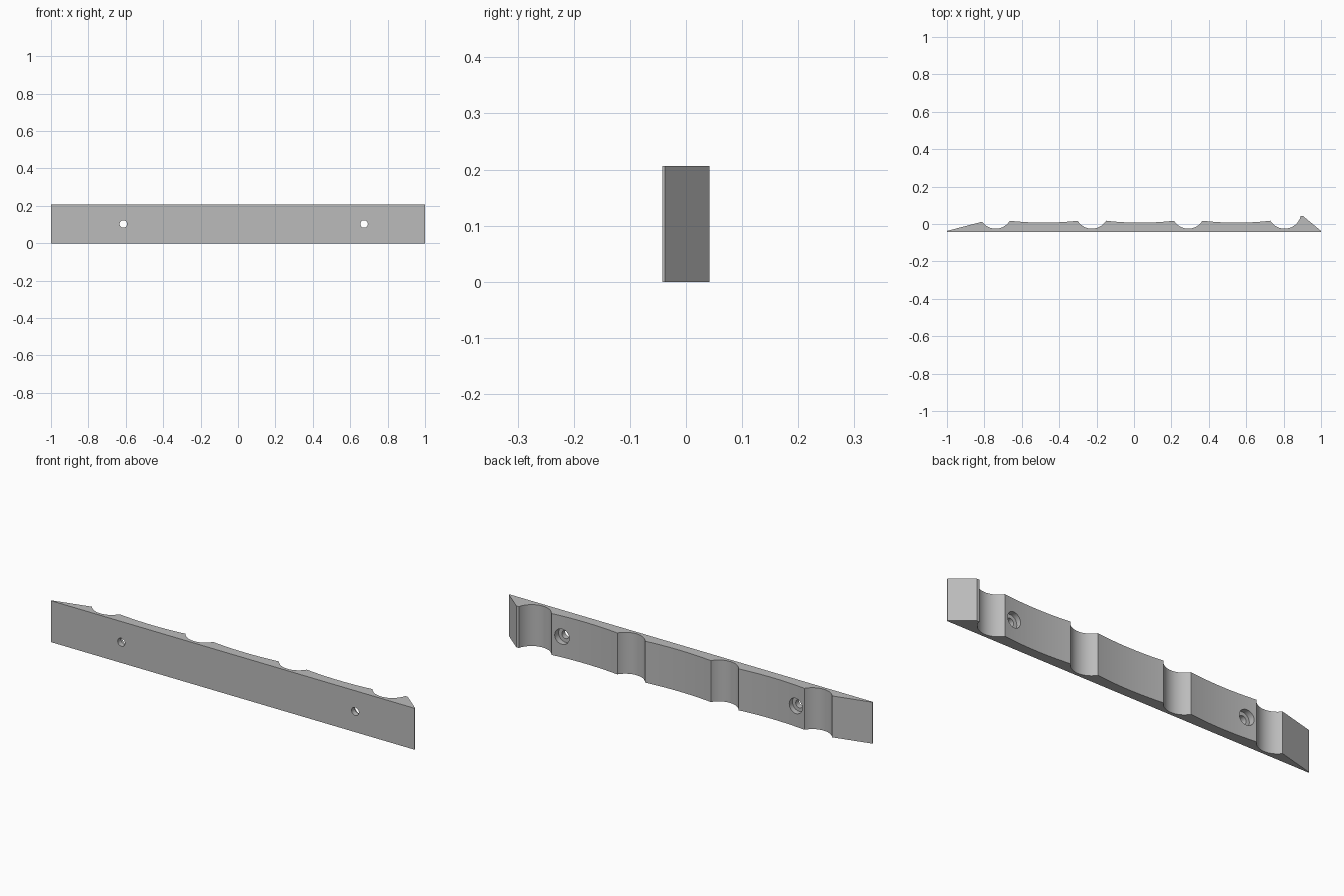
import bpy
import bmesh
import math

if "Cube" in bpy.data.objects:
    bpy.data.objects.remove(bpy.data.objects["Cube"], do_unlink=True)

HEIGHT = 0.206
FRONT, BACK = -0.0415, 0.0415
TIP = -0.037            # thin blunt ends
RIDGE = 0.0175          # ridge beside each groove
GROOVE_R, GROOVE_Y = 0.089, 0.064
PITCH = 0.515
CENTRES = [-0.74 + PITCH * i for i in range(4)]

grey = bpy.data.materials.new("light_grey")
grey.use_nodes = True
colour = (0.5, 0.5, 0.5, 1)
grey.diffuse_color = colour
grey.node_tree.nodes["Principled BSDF"].inputs["Base Color"].default_value = colour


def groove(cx, left_y, right_y, steps=24):
    """Arc dipping towards the front between two rim heights."""
    a = math.pi + math.asin((GROOVE_Y - left_y) / GROOVE_R)
    b = 2 * math.pi - math.asin((GROOVE_Y - right_y) / GROOVE_R)
    angles = [a + (b - a) * i / steps for i in range(steps + 1)]
    return [(cx + GROOVE_R * math.cos(t), GROOVE_Y + GROOVE_R * math.sin(t))
            for t in angles]


def hollow(x0, x1, sag=0.0105, steps=16):
    """Shallow dished span between two grooves, without its end points."""
    return [(x0 + (x1 - x0) * i / steps,
             RIDGE - sag * (1 - (2 * i / steps - 1) ** 2))
            for i in range(1, steps)]


def cylinder(name, x, radius, y0, y1):
    bpy.ops.mesh.primitive_cylinder_add(
        vertices=32, radius=radius, depth=y1 - y0,
        location=(x, (y0 + y1) / 2, HEIGHT / 2), rotation=(math.pi / 2, 0, 0))
    bpy.context.object.name = name
    bpy.context.object.hide_render = True
    return bpy.context.object


# Outline of the bar, seen from above
outline = [(-1, FRONT), (-1, TIP)]
for i, cx in enumerate(CENTRES):
    arc = groove(cx, 0.012 if i == 0 else RIDGE, BACK if i == 3 else RIDGE)
    if i:
        outline += hollow(outline[-1][0], arc[0][0])
    outline += arc
outline += [(0.905, BACK), (1, TIP), (1, FRONT)]

# Extruded bar
bm = bmesh.new()
base = bm.faces.new([bm.verts.new((x, y, 0)) for x, y in outline])
top = bmesh.ops.extrude_face_region(bm, geom=[base])["geom"]
bmesh.ops.translate(bm, vec=(0, 0, HEIGHT),
                    verts=[g for g in top if isinstance(g, bmesh.types.BMVert)])
bmesh.ops.recalc_face_normals(bm, faces=bm.faces)
mesh = bpy.data.meshes.new("grooved_bar")
bm.to_mesh(mesh)
bm.free()
mesh.materials.append(grey)
bar = bpy.data.objects.new("grooved_bar", mesh)
bpy.context.collection.objects.link(bar)

# Screw holes with counterbores opening at the back
cutters = []
for x in (-0.613, 0.674):
    cutters.append(cylinder("screw_hole_cutter", x, 0.02, -0.1, 0.1))
    cutters.append(cylinder("counterbore_cutter", x, 0.038, -0.015, 0.1))

bpy.ops.object.select_all(action="DESELECT")
bar.select_set(True)
bpy.context.view_layer.objects.active = bar
for cutter in cutters:
    mod = bar.modifiers.new("hole", "BOOLEAN")
    mod.operation = "DIFFERENCE"
    mod.solver = "EXACT"
    mod.object = cutter
    bpy.ops.object.modifier_apply(modifier=mod.name)
for cutter in cutters:
    bpy.data.objects.remove(cutter, do_unlink=True)

bpy.ops.object.shade_smooth_by_angle(angle=math.radians(20))
